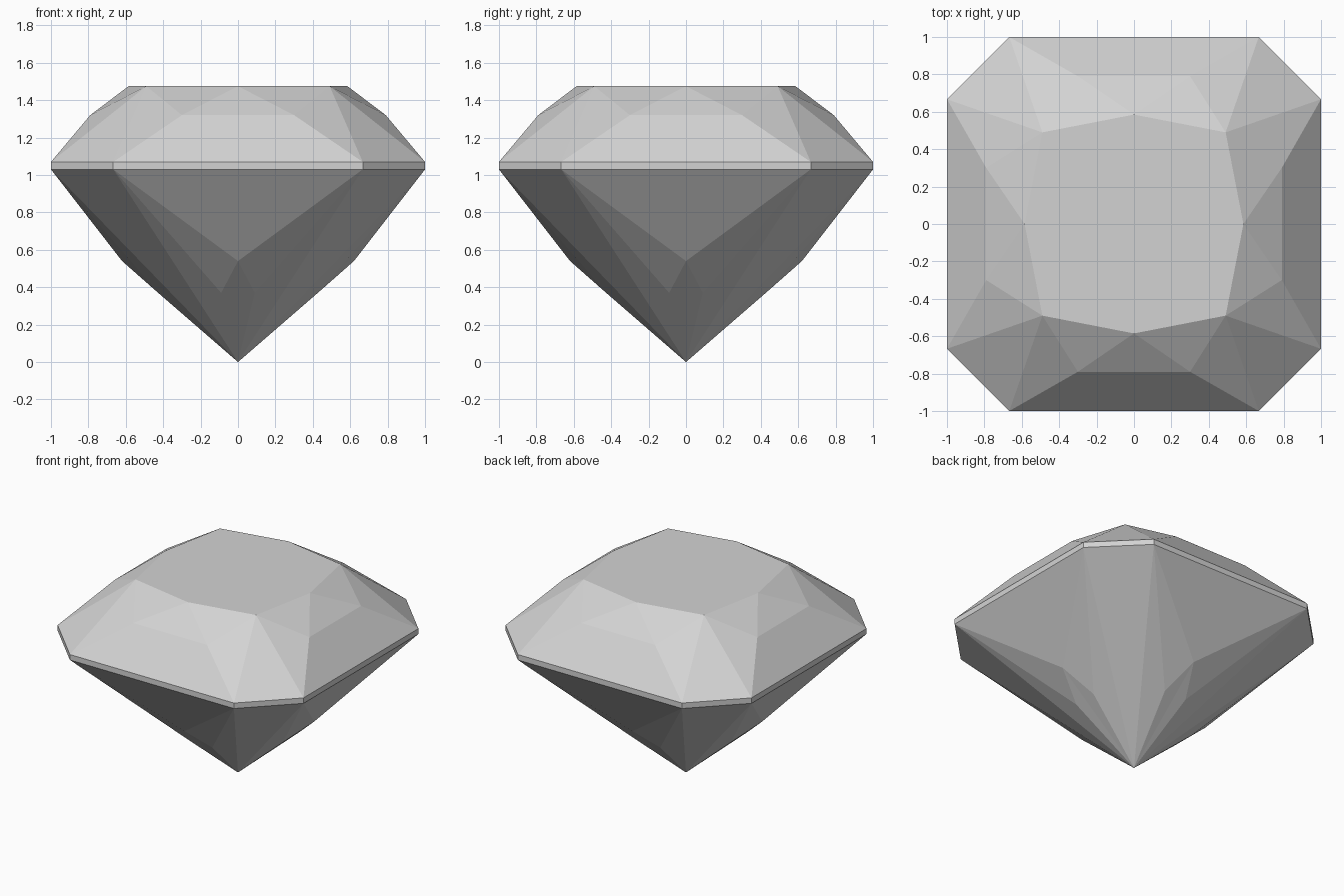
import bpy
import bmesh
from math import pi
from mathutils import Matrix, Vector

if "Cube" in bpy.data.objects:
    bpy.data.objects.remove(bpy.data.objects["Cube"], do_unlink=True)

GIRDLE_LOW, GIRDLE_HIGH, TABLE_Z = 1.03, 1.07, 1.475
CORNER = 0.667
INSIDE = Vector((0, 0, 0.9))

stone = bpy.data.materials.new("pale grey stone")
stone.use_nodes = True
grey = (0.65, 0.65, 0.65, 1)
stone.diffuse_color = grey
stone.node_tree.nodes["Principled BSDF"].inputs["Base Color"].default_value = grey


def mirrored(facet):
    """The facet together with its left-right mirror image."""
    return [facet, [(-x, y, z) for x, y, z in facet]]


def build_part(name, side_facets, whole_facets=()):
    """Repeat one side's facets around the four sides, all facing outward."""
    bm = bmesh.new()
    facets = [[Vector(p) for p in f] for f in whole_facets]
    for quarter in range(4):
        turn = Matrix.Rotation(quarter * pi / 2, 3, "Z")
        facets += [[turn @ Vector(p) for p in f] for f in side_facets]
    for facet in facets:
        face = bm.faces.new([bm.verts.new(p) for p in facet])
        face.normal_update()
        if face.normal.dot(face.calc_center_median() - INSIDE) < 0:
            face.normal_flip()
    bmesh.ops.remove_doubles(bm, verts=bm.verts[:], dist=0.0005)
    mesh = bpy.data.meshes.new(name)
    bm.to_mesh(mesh)
    bm.free()
    mesh.materials.append(stone)
    part = bpy.data.objects.new(name, mesh)
    bpy.context.collection.objects.link(part)


def girdle_edge(z):
    """Front edge of the girdle, followed by the cut corner on its left."""
    return (-CORNER, -1, z), (CORNER, -1, z), (1, -CORNER, z)


# Crown: main facet, star facet, upper break facets and cut corner
right, left, next_side = girdle_edge(GIRDLE_HIGH)
star = (0, -0.585, TABLE_Z)
table_corner = (0.49, -0.49, TABLE_Z)
shoulder = (0.3, -0.79, 1.32)
shoulder_mirror = (-0.3, -0.79, 1.32)
crown = [
    [right, left, shoulder, shoulder_mirror],
    [shoulder_mirror, shoulder, star],
    [left, next_side, table_corner],
]
crown += mirrored([shoulder, left, table_corner])
crown += mirrored([shoulder, table_corner, star])

# Table: flat top linking the eight upper points
table = []
for quarter in range(4):
    turn = Matrix.Rotation(quarter * pi / 2, 3, "Z")
    table += [turn @ Vector(star), turn @ Vector(table_corner)]
build_part("crown", crown, [table])

# Girdle: thin upright band
low_right, low_left, low_next = girdle_edge(GIRDLE_LOW)
build_part("girdle", [
    [low_right, low_left, left, right],
    [low_left, low_next, next_side, left],
])

# Pavilion: main triangle, folded lower facets and cut corner down to the tip
tip = (0, 0, 0)
keel = (0, -0.62, 0.54)
fold = (0.09, -0.427, 0.37)
pavilion = [[low_right, low_left, keel], [low_left, low_next, tip]]
pavilion += mirrored([low_left, keel, fold])
pavilion += mirrored([keel, fold, tip])
pavilion += mirrored([low_left, fold, tip])
build_part("pavilion", pavilion)
